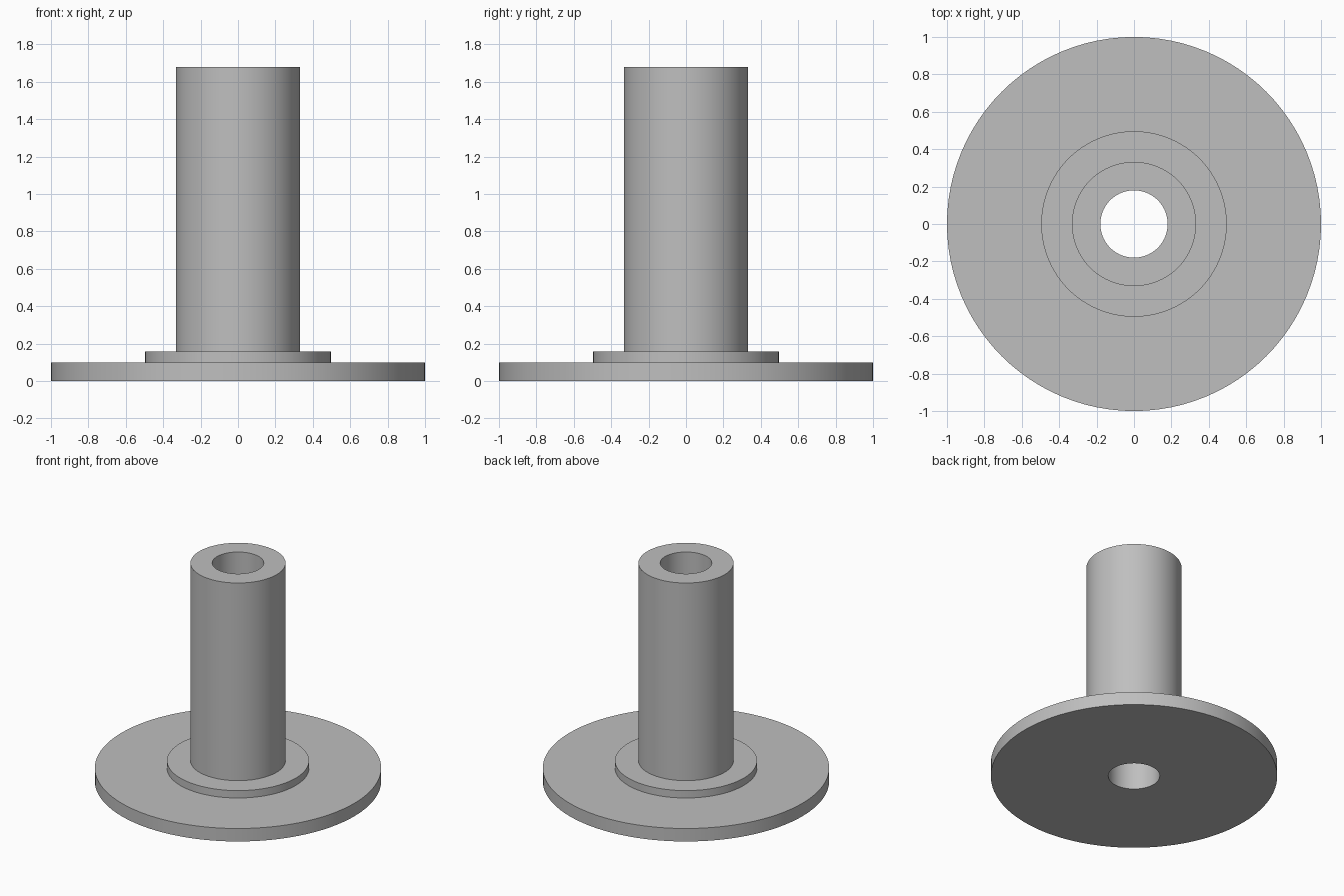
import bpy
import bmesh
from math import radians, tau
from mathutils import Matrix

cube = bpy.data.objects.get("Cube")
if cube:
    bpy.data.objects.remove(cube, do_unlink=True)

SEGMENTS = 96
BORE, TUBE, COLLAR, FLANGE = 0.18, 0.332, 0.496, 1.0
FLANGE_TOP, COLLAR_TOP, TUBE_TOP = 0.1, 0.157, 1.68

# Plain grey metal
grey = bpy.data.materials.new("plain_grey")
grey.use_nodes = True
colour = (0.52, 0.52, 0.52, 1.0)
grey.diffuse_color = colour
grey.node_tree.nodes["Principled BSDF"].inputs["Base Color"].default_value = colour

# Closed radius and height outline: flange, collar, tube, then down the bore
profile = [
    (BORE, 0), (FLANGE, 0), (FLANGE, FLANGE_TOP),
    (COLLAR, FLANGE_TOP), (COLLAR, COLLAR_TOP),
    (TUBE, COLLAR_TOP), (TUBE, TUBE_TOP), (BORE, TUBE_TOP),
]


def lathe(name, outline, material):
    """Turn a closed outline around z into one watertight solid."""
    bm = bmesh.new()
    rings = []
    for i in range(SEGMENTS):
        turn = Matrix.Rotation(tau * i / SEGMENTS, 3, 'Z')
        ring = [bm.verts.new((r, 0, z)) for r, z in outline]
        bmesh.ops.rotate(bm, verts=ring, cent=(0, 0, 0), matrix=turn)
        rings.append(ring)
    for i, ring in enumerate(rings):
        after = rings[(i + 1) % SEGMENTS]
        for j in range(len(outline)):
            k = (j + 1) % len(outline)
            bm.faces.new((ring[j], after[j], after[k], ring[k]))
    bmesh.ops.recalc_face_normals(bm, faces=bm.faces)
    mesh = bpy.data.meshes.new(name)
    bm.to_mesh(mesh)
    bm.free()
    mesh.materials.append(material)
    obj = bpy.data.objects.new(name, mesh)
    bpy.context.collection.objects.link(obj)
    return obj


# Hollow tube standing on a stepped round flange
tube = lathe("flanged_tube", profile, grey)
bpy.ops.object.select_all(action='DESELECT')
tube.select_set(True)
bpy.context.view_layer.objects.active = tube
bpy.ops.object.shade_smooth_by_angle(angle=radians(30))
